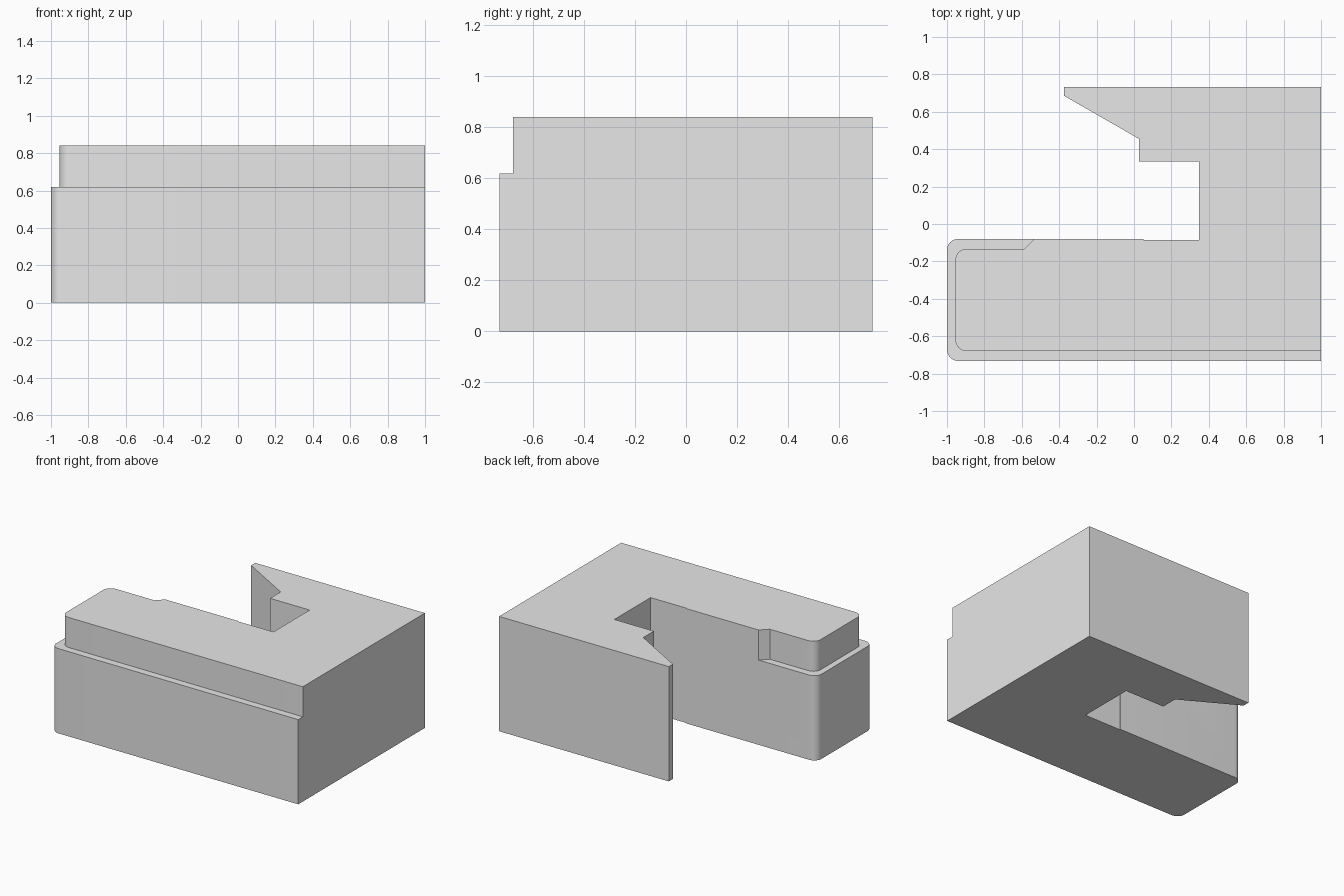
import bpy, bmesh
from math import radians, cos, sin

if "Cube" in bpy.data.objects:
    bpy.data.objects.remove(bpy.data.objects["Cube"])

grey = bpy.data.materials.new("plain grey")
grey.use_nodes = True
grey.diffuse_color = (0.8, 0.8, 0.8, 1)
grey.node_tree.nodes["Principled BSDF"].inputs["Base Color"].default_value = (0.8, 0.8, 0.8, 1)


def corner(cx, cy, r, start, sweep, steps=10):
    """Points of a rounded corner around its centre."""
    angles = [radians(start + sweep * i / steps) for i in range(steps + 1)]
    return [(cx + r * cos(a), cy + r * sin(a)) for a in angles]


def prism(name, outline, z0, z1):
    """Extrude a closed plan outline from z0 up to z1."""
    bm = bmesh.new()
    base = bm.faces.new([bm.verts.new((x, y, z0)) for x, y in outline])
    top = bmesh.ops.extrude_face_region(bm, geom=[base], use_keep_orig=True)["geom"]
    bmesh.ops.translate(bm, vec=(0, 0, z1 - z0),
                        verts=[v for v in top if isinstance(v, bmesh.types.BMVert)])
    bmesh.ops.recalc_face_normals(bm, faces=bm.faces)
    mesh = bpy.data.meshes.new(name)
    bm.to_mesh(mesh)
    bm.free()
    mesh.materials.append(grey)
    obj = bpy.data.objects.new(name, mesh)
    bpy.context.collection.objects.link(obj)
    return obj


R = 0.06
LEFT, FRONT, BACK, ARM, HEIGHT, STEP = -1, -0.732, 0.732, -0.08, 0.84, 0.62

# Hooked body: front arm, right-hand spine, back arm with slanted tip
body_outline = (
    [(1, FRONT), (1, BACK), (-0.373, BACK), (-0.373, 0.685), (0.027, 0.455),
     (0.027, 0.333), (0.347, 0.333), (0.347, -0.086), (0.05, -0.086), (0.05, ARM)]
    + corner(LEFT + R, ARM - R, R, 90, 90)
    + corner(LEFT + R, FRONT + R, R, 180, 90))
body = prism("hooked_body", body_outline, 0, HEIGHT)

# Rebate round the upper edge of the front arm
ledge_outline = (
    [(1.1, -0.8), (1.1, -0.679)]
    + corner(-0.955 + R, -0.679 + R, R, 270, -90)
    + corner(-0.955 + R, -0.133 - R, R, 180, -90)
    + [(-0.585, -0.133), (-0.485, -0.033), (-1.1, -0.033), (-1.1, -0.8)])
cutter = prism("ledge_cutter", ledge_outline, STEP, HEIGHT + 0.1)
cutter.hide_render = True
cutter.hide_viewport = True

cut = body.modifiers.new("ledge", "BOOLEAN")
cut.operation = "DIFFERENCE"
cut.solver = "EXACT"
cut.object = cutter

# Bake the cut and drop the helper
bpy.context.view_layer.objects.active = body
body.select_set(True)
bpy.ops.object.modifier_apply(modifier=cut.name)
bpy.data.objects.remove(cutter)
bpy.ops.object.shade_smooth_by_angle(angle=radians(30))
